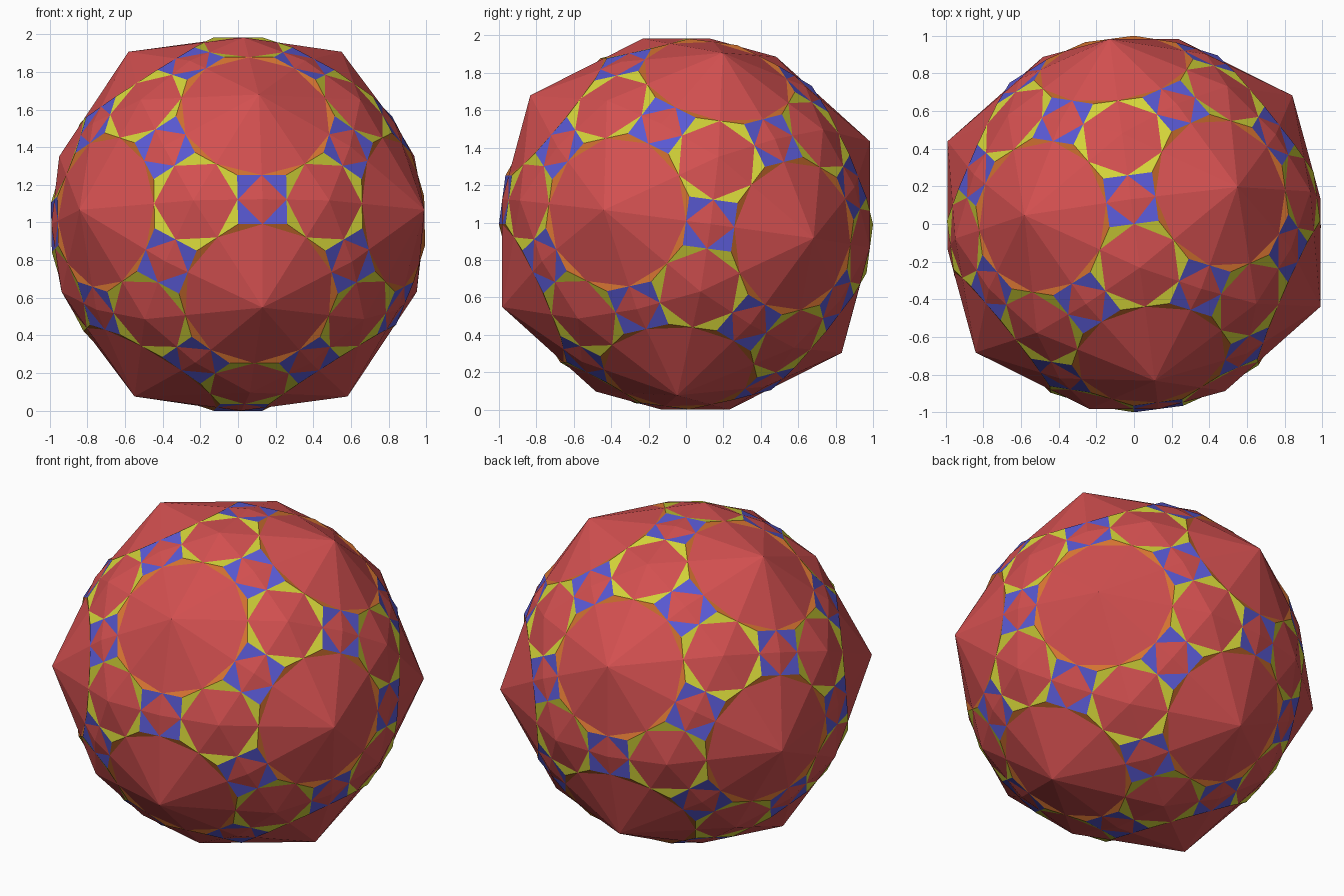
import bpy
import bmesh
from math import sqrt, atan2, radians
from mathutils import Vector, Matrix

if "Cube" in bpy.data.objects:
    bpy.data.objects.remove(bpy.data.objects["Cube"])

PHI = (1 + sqrt(5)) / 2


def material(name, rgb):
    mat = bpy.data.materials.new(name)
    mat.use_nodes = True
    mat.diffuse_color = (*rgb, 1)
    shader = next(n for n in mat.node_tree.nodes if n.type == "BSDF_PRINCIPLED")
    shader.inputs["Base Color"].default_value = (*rgb, 1)
    return mat


def convex_solid(points):
    """Convex hull of the points with coplanar triangles merged into one face."""
    bm = bmesh.new()
    for p in points:
        bm.verts.new(p)
    bmesh.ops.convex_hull(bm, input=bm.verts[:])
    bmesh.ops.dissolve_limit(bm, angle_limit=radians(1), verts=bm.verts[:], edges=bm.edges[:])
    bmesh.ops.recalc_face_normals(bm, faces=bm.faces[:])
    bm.normal_update()
    return bm


def finish(bm, name, mats, height):
    bmesh.ops.translate(bm, verts=bm.verts[:], vec=(0, 0, height))
    mesh = bpy.data.meshes.new(name)
    bm.to_mesh(mesh)
    bm.free()
    for mat in mats:
        mesh.materials.append(mat)
    bpy.context.collection.objects.link(bpy.data.objects.new(name, mesh))


# Corners of the truncated icosidodecahedron: cyclic shifts and all signs
seeds = [(1 / PHI, 1 / PHI, 3 + PHI), (2 / PHI, PHI, 1 + 2 * PHI),
         (1 / PHI, PHI ** 2, 3 * PHI - 1), (2 * PHI - 1, 2, 2 + PHI), (PHI, 3, 2 * PHI)]
corners = [Vector((sx * s[k], sy * s[(k + 1) % 3], sz * s[(k + 2) % 3])).normalized()
           for s in seeds for k in range(3)
           for sx in (-1, 1) for sy in (-1, 1) for sz in (-1, 1)]

# Turn one corner to point straight at the front
a, b = 1 / PHI, 3 + PHI
turn = (Matrix.Rotation(atan2(a, sqrt(a * a + b * b)), 3, "Z")
        @ Matrix.Rotation(-atan2(a, b), 3, "X"))
corners = [turn @ c for c in corners]

# Solid of squares, hexagons and decagons, coloured by number of sides
faceted = convex_solid(corners)
for face in faceted.faces:
    face.material_index = {4: 0, 6: 1}.get(len(face.verts), 2)

# Dual solid: one peak over each face, sharing the sphere through edge middles
edge = faceted.edges[:][0]
mid_sq = ((edge.verts[0].co + edge.verts[1].co) / 2).length_squared
peaks = [f.normal * mid_sq / f.normal.dot(f.verts[0].co) for f in faceted.faces]
peaked = convex_solid(peaks)

# Both solids interpenetrate around a common centre
height = max(p.z for p in corners + peaks)
finish(faceted, "faceted_solid",
       [material("blue", (0.1, 0.1, 0.65)), material("yellow", (0.65, 0.65, 0.04)),
        material("orange", (0.65, 0.17, 0.03))], height)
finish(peaked, "peaked_dual_solid", [material("red", (0.65, 0.08, 0.08))], height)
